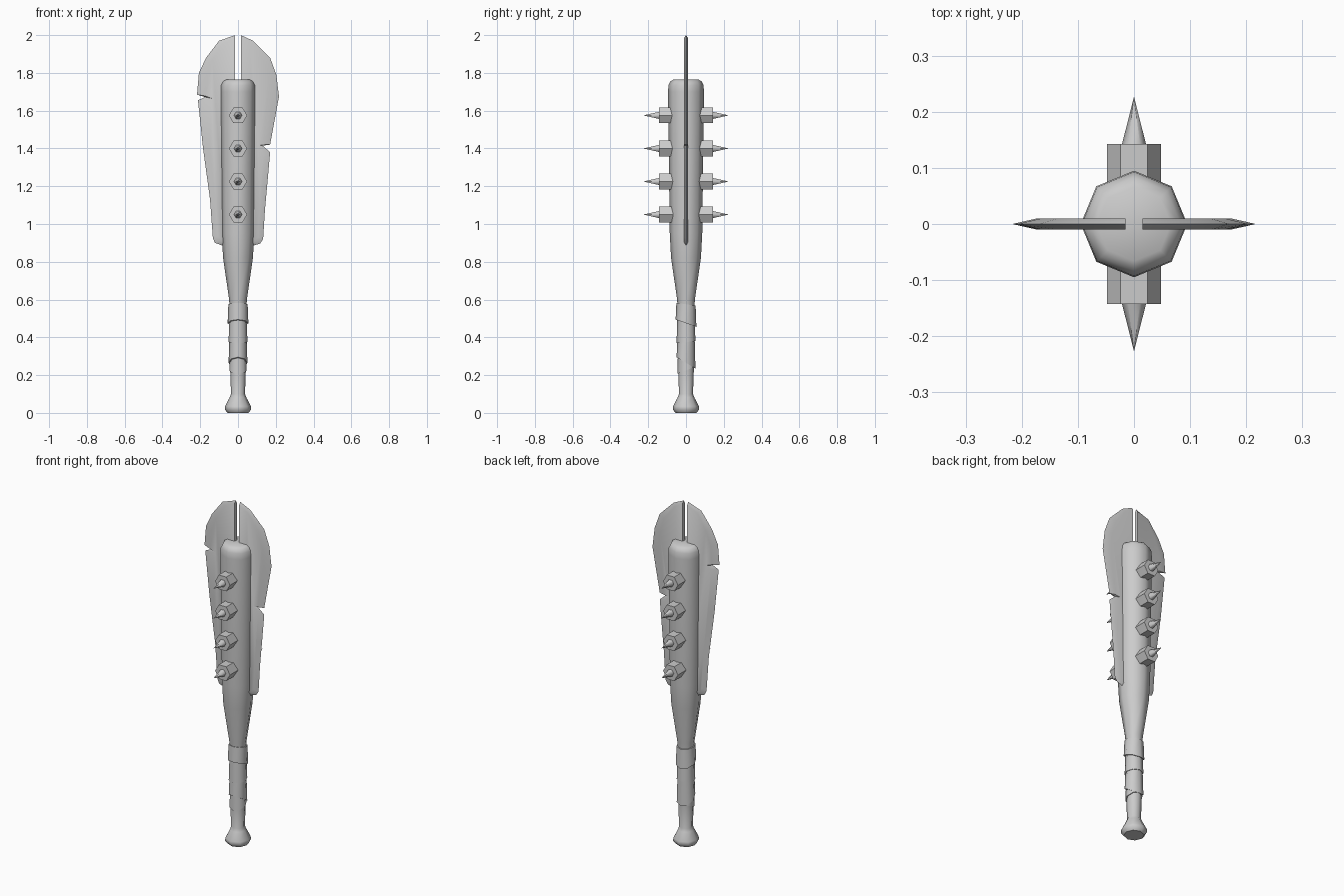
import bpy, bmesh, math

cube = bpy.data.objects.get("Cube")
if cube:
    bpy.data.objects.remove(cube, do_unlink=True)

grey = bpy.data.materials.new("plain grey")
grey.use_nodes = True
colour = (0.6, 0.6, 0.6, 1)
grey.diffuse_color = colour
grey.node_tree.nodes["Principled BSDF"].inputs["Base Color"].default_value = colour


def finish(name, bm, angle=50):
    """Turn a bmesh into a shaded object."""
    bmesh.ops.recalc_face_normals(bm, faces=bm.faces)
    mesh = bpy.data.meshes.new(name)
    bm.to_mesh(mesh)
    bm.free()
    obj = bpy.data.objects.new(name, mesh)
    bpy.context.collection.objects.link(obj)
    mesh.materials.append(grey)
    bpy.ops.object.select_all(action='DESELECT')
    obj.select_set(True)
    bpy.context.view_layer.objects.active = obj
    bpy.ops.object.shade_smooth_by_angle(angle=math.radians(angle))
    return obj


def skin(bm, rings, caps=True):
    """Join equal closed loops of points with quads."""
    loops = [[bm.verts.new(p) for p in ring] for ring in rings]
    n = len(loops[0])
    for a, b in zip(loops, loops[1:]):
        for i in range(n):
            j = (i + 1) % n
            bm.faces.new((a[i], a[j], b[j], b[i]))
    if caps:
        bm.faces.new(loops[0][::-1])
        bm.faces.new(loops[-1])


def ring(r, z, sides=8, tilt=0):
    pts = []
    for i in range(sides):
        a = 2 * math.pi * i / sides
        y = r * math.sin(a)
        pts.append((r * math.cos(a), y, z - tilt * y))
    return pts


# Bat body with pommel, handle and rounded end
profile = [(0.055, 0), (0.07, 0.018), (0.068, 0.035), (0.044, 0.082),
           (0.037, 0.1), (0.042, 0.24), (0.042, 0.5), (0.047, 0.6),
           (0.079, 0.82), (0.086, 0.95), (0.095, 1.7), (0.093, 1.735),
           (0.083, 1.755), (0.066, 1.765)]
bm = bmesh.new()
skin(bm, [ring(r, z) for r, z in profile])
finish("bat_body", bm)

# Tilted grip wraps: top z, bottom z, top radius, bottom radius, top tilt, bottom tilt
wraps = [(0.575, 0.475, 0.051, 0.055, 0.15, 0.35),
         (0.5, 0.375, 0.046, 0.05, 0.2, -0.1),
         (0.385, 0.265, 0.046, 0.05, -0.1, 0.6),
         (0.29, 0.225, 0.043, 0.046, 0.5, -0.4)]
for k, (top, low, rt, rl, tt, tl) in enumerate(wraps):
    bm = bmesh.new()
    skin(bm, [ring(0.035, low, tilt=tl), ring(rl, low, tilt=tl),
              ring(rt, top, tilt=tt), ring(0.035, top, tilt=tt)], caps=False)
    finish(f"grip_wrap_{k + 1}", bm)

# Spiked studs on the front and back
for side, label in ((-1, "front"), (1, "back")):
    for k in range(4):
        z = 1.05 + 0.175 * k
        for part, sides, steps in (
                ("stud", 6, [(0.048, 0.04), (0.048, 0.143)]),
                ("spike", 6, [(0.022, 0.14), (0.0005, 0.225)])):
            bm = bmesh.new()
            skin(bm, [[(x, side * d, z + h) for x, h, _ in ring(r, 0, sides)]
                      for r, d in steps])
            finish(f"{label}_{part}_{k + 1}", bm, 65 if part == "spike" else 50)

# Notched side blades, thinning to a sharp outer edge; outlines as (distance, z)
left_edge = [(0.015, 2), (0.08, 1.97), (0.17, 1.88), (0.203, 1.79),
             (0.217, 1.675), (0.17, 1.42), (0.13, 1.415), (0.17, 1.38),
             (0.155, 1.21), (0.143, 1.08), (0.133, 0.92), (0.118, 0.897),
             (0.08, 0.885), (0.015, 0.885)]
right_edge = [(0.015, 2), (0.1, 1.97), (0.169, 1.88), (0.207, 1.8),
              (0.217, 1.685), (0.175, 1.672), (0.212, 1.655), (0.185, 1.4),
              (0.148, 1.13), (0.133, 0.925), (0.122, 0.9), (0.08, 0.885),
              (0.015, 0.885)]
for name, sx, edge in (("left_blade", 1, left_edge), ("right_blade", -1, right_edge)):
    flat = [(0.015 + (x - 0.015) * 0.78, 1.4 + (z - 1.4) * 0.975) for x, z in edge]
    layers = [(flat, -0.01), (edge, 0), (flat, 0.01)]
    bm = bmesh.new()
    skin(bm, [[(sx * x, y, z) for x, z in pts] for pts, y in layers])
    finish(name, bm, 35)
